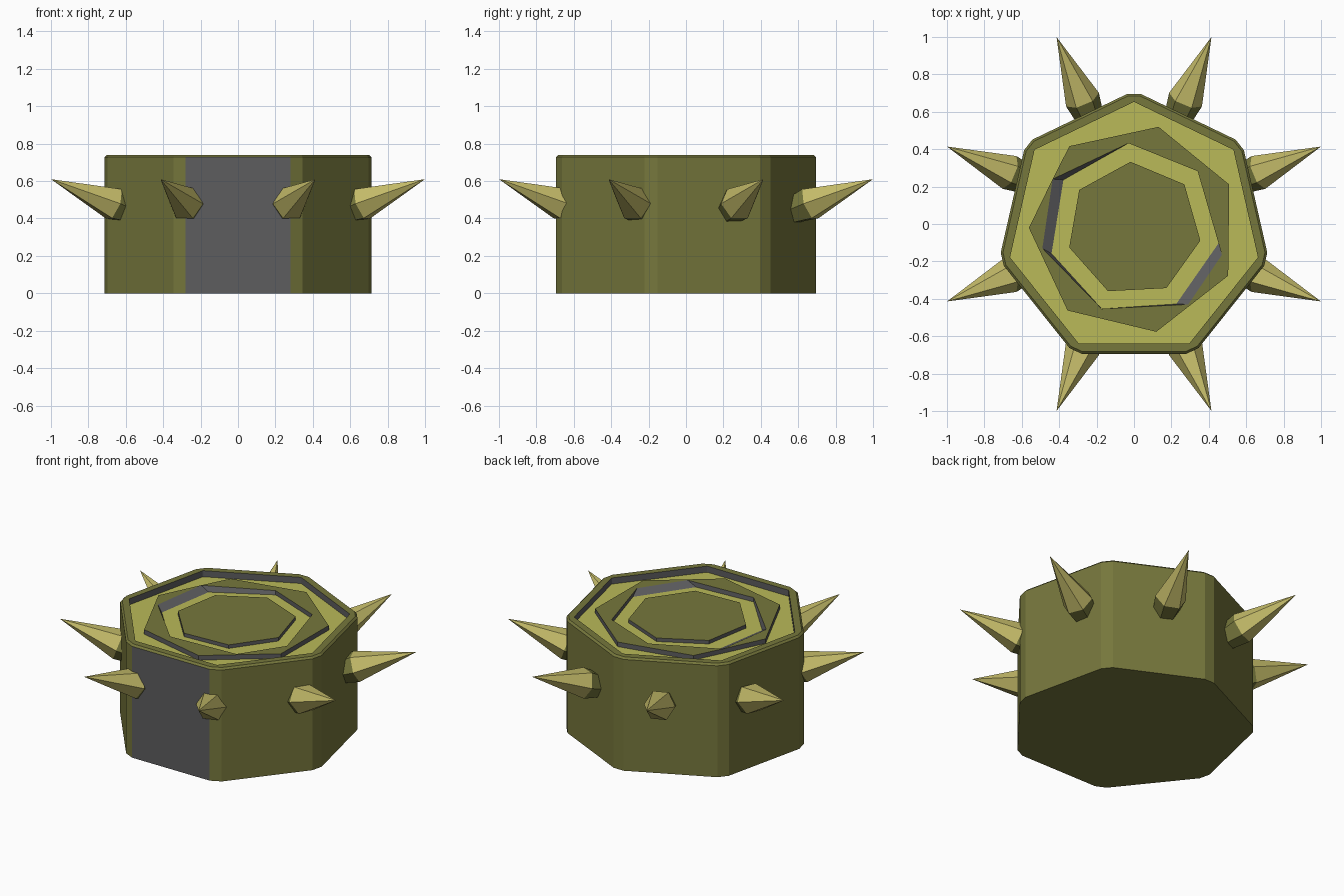
import bpy, bmesh, math
from mathutils import Vector, Matrix

if "Cube" in bpy.data.objects:
    bpy.data.objects.remove(bpy.data.objects["Cube"])

C = Vector((0, -0.027))          # centre of the drum


def srgb(*c):
    return [((v / 255 + 0.055) / 1.055) ** 2.4 for v in c] + [1]


def material(name, *c):
    m = bpy.data.materials.new(name)
    m.diffuse_color = srgb(*c)
    m.use_nodes = True
    m.node_tree.nodes["Principled BSDF"].inputs["Base Color"].default_value = m.diffuse_color
    return m


OLIVE = material("olive", 118, 119, 60)
LIGHT = material("light olive", 186, 186, 88)
GREY = material("dark grey", 93, 93, 95)
TAN = material("pale khaki", 196, 187, 105)


def heptagon(r, start):
    return [(C.x + r * math.cos(math.radians(start + k * 360 / 7)),
             C.y + r * math.sin(math.radians(start + k * 360 / 7))) for k in range(7)]


def finish(bm, name, mats):
    bmesh.ops.recalc_face_normals(bm, faces=bm.faces)
    me = bpy.data.meshes.new(name)
    bm.to_mesh(me)
    bm.free()
    ob = bpy.data.objects.new(name, me)
    bpy.context.collection.objects.link(ob)
    for m in mats:
        me.materials.append(m)
    return ob


def loft(name, rings, mats, slots, close_bottom=True, close_top=True, top_slot=0):
    """Skin a stack of (outline, z) rings; slots gives the material of each band."""
    bm = bmesh.new()
    loops = [[bm.verts.new((x, y, z)) for x, y in pts] for pts, z in rings]
    n = len(loops[0])
    for a, b, s in zip(loops, loops[1:], slots):
        for i in range(n):
            j = (i + 1) % n
            bm.faces.new((a[i], a[j], b[j], b[i])).material_index = s
    if close_bottom:
        bm.faces.new(loops[0][::-1])
    if close_top:
        bm.faces.new(loops[-1]).material_index = top_slot
    return finish(bm, name, mats)


def chamfered(r, cut):
    """Heptagon with its corners cut off."""
    p = [Vector(q) for q in heptagon(r, 90)]
    out = []
    for i in range(7):
        for q in (p[i - 1], p[(i + 1) % 7]):
            out.append(tuple(p[i] + (q - p[i]).normalized() * cut))
    return out


# Drum with chamfered corners, a raised rim and a sunken light floor
rim = [q for q in heptagon(0.68, 90) for _ in (0, 1)]
drum = loft("drum", [(chamfered(0.74, 0.04), 0), (chamfered(0.74, 0.04), 0.728),
                     (chamfered(0.727, 0.038), 0.74),
                     (chamfered(0.68, 0.002), 0.74), (chamfered(0.68, 0.002), 0.70)],
            [OLIVE, LIGHT, GREY], [0, 0, 0, 2], top_slot=1)
# Grey panel on the front side of the drum
for f in drum.data.polygons:
    if f.normal.y < -0.99 and f.center.z < 0.5:
        f.material_index = 2

# Twisted raised ring; two of its inner walls slope outward
outer = heptagon(0.562, 76.5 - 360 / 7 + 360 / 7)
inner = heptagon(0.46, 93.7)
lip = list(inner)
for i, q in {1: (-0.435, 0.24), 2: (-0.49, -0.13), 4: (0.29, -0.43), 5: (0.47, -0.165)}.items():
    lip[i] = q
loft("raised_ring", [(outer, 0.70), (outer, 0.73), (lip, 0.73), (inner, 0.702)],
     [OLIVE, LIGHT, GREY], [2, 0, 2], top_slot=1)

# Centre plate
plate = heptagon(0.36, 93)
loft("centre_plate", [(plate, 0.701), (plate, 0.725)], [OLIVE, GREY], [1])

# Eight upward tilted spikes around the drum
for k in range(8):
    a = math.radians(22.5 + 45 * k)
    out = Vector((math.cos(a), math.sin(a), 0))
    tip = out * 1.082 + Vector((0, 0, 0.61))
    axis = (out * 0.36 + Vector((0, 0, 0.13))).normalized()
    side = Vector((0, 0, 1)).cross(out)
    up = axis.cross(side)
    bm = bmesh.new()
    loops = []
    for back, r in ((0.56, 0.065), (0.385, 0.095)):
        loops.append([bm.verts.new(tip - axis * back + (side * math.cos(t) + up * math.sin(t)) * r)
                      for t in (math.radians(60 * i) for i in range(6))])
    point = bm.verts.new(tip)
    for i in range(6):
        j = (i + 1) % 6
        bm.faces.new((loops[0][i], loops[0][j], loops[1][j], loops[1][i])).material_index = 1
        bm.faces.new((loops[1][i], loops[1][j], point))
    bm.faces.new(loops[0][::-1])
    finish(bm, f"spike_{k + 1}", [TAN, OLIVE])
